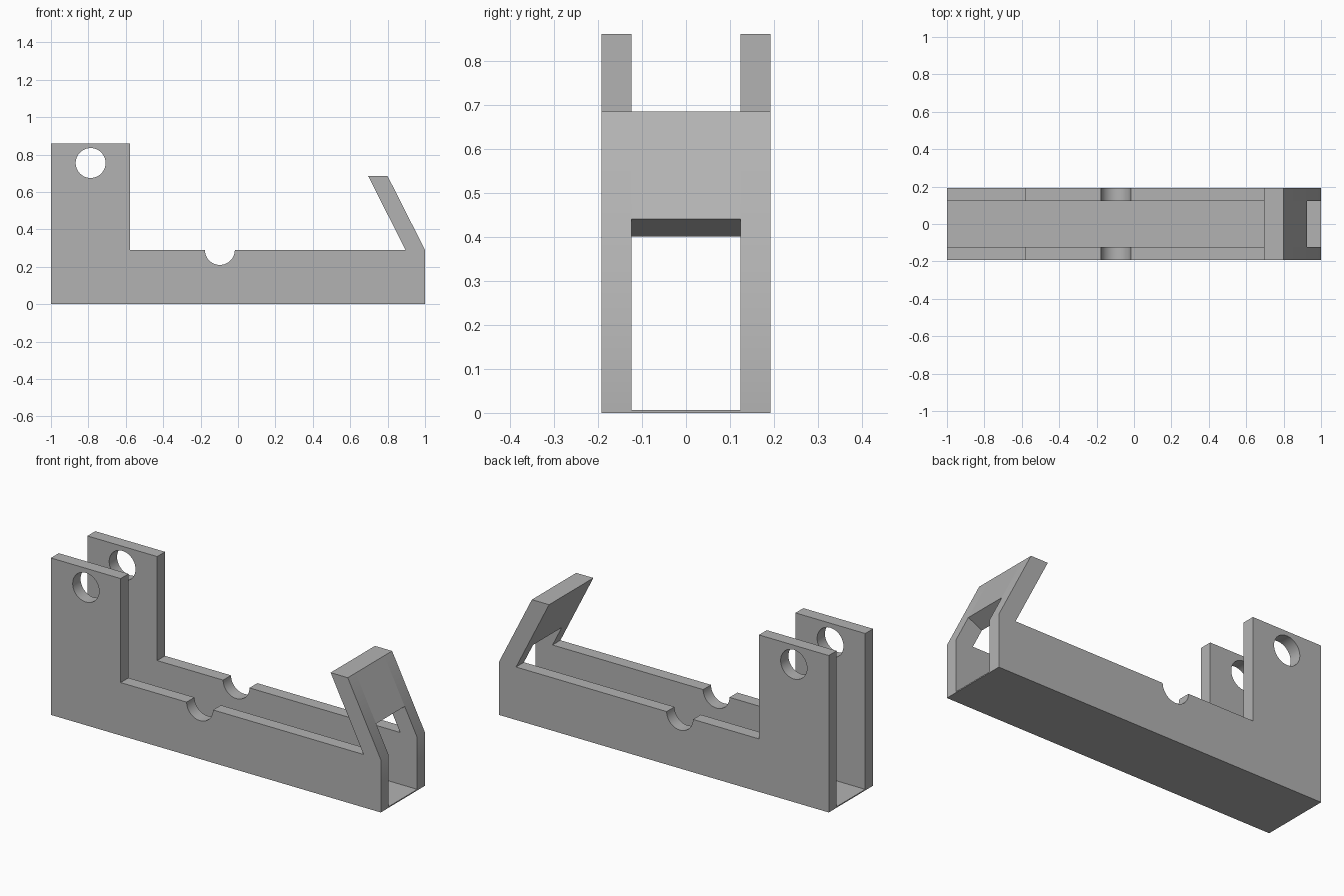
import bpy, bmesh
from mathutils import Matrix, Vector

cube = bpy.data.objects.get("Cube")
if cube:
    bpy.data.objects.remove(cube, do_unlink=True)

HALF, INNER = 0.192, 0.124      # outer and inner half widths of the channel
FLOOR = 0.006

grey = bpy.data.materials.new("plain grey")
grey.use_nodes = True
grey.diffuse_color = (0.45, 0.45, 0.45, 1)
grey.node_tree.nodes["Principled BSDF"].inputs["Base Color"].default_value = (0.45, 0.45, 0.45, 1)


def finish(name, bm):
    bmesh.ops.recalc_face_normals(bm, faces=bm.faces)
    mesh = bpy.data.meshes.new(name)
    bm.to_mesh(mesh)
    bm.free()
    mesh.materials.append(grey)
    obj = bpy.data.objects.new(name, mesh)
    bpy.context.collection.objects.link(obj)
    return obj


def prism(name, outline, y0, y1):
    """Extrude an (x, z) outline from y0 to y1."""
    bm = bmesh.new()
    face = bm.faces.new([bm.verts.new((x, y0, z)) for x, z in outline])
    out = bmesh.ops.extrude_face_region(bm, geom=[face])
    verts = [v for v in out["geom"] if isinstance(v, bmesh.types.BMVert)]
    bmesh.ops.translate(bm, verts=verts, vec=(0, y1 - y0, 0))
    return finish(name, bm)


def cylinder(name, x, z, radius):
    bm = bmesh.new()
    bmesh.ops.create_cone(bm, cap_ends=True, segments=48, radius1=radius, radius2=radius, depth=1,
                          matrix=Matrix.Translation((x, 0, z)) @ Matrix.Rotation(1.570796, 4, "X"))
    return finish(name, bm)


def activate(obj):
    bpy.ops.object.select_all(action="DESELECT")
    obj.select_set(True)
    bpy.context.view_layer.objects.active = obj


# Side walls: tall lug at one end, leaning arm at the other
tip_in, tip_out = Vector((0.696, 0.685)), Vector((0.8, 0.685))
root_in, root_out = Vector((0.896, 0.29)), Vector((1, 0.29))
walls = prism("side_walls", [(-1, 0), (1, 0), root_out, tip_out, tip_in, root_in,
                             (-0.577, 0.29), (-0.577, 0.86), (-1, 0.86)], -HALF, -INNER)
mirror = walls.modifiers.new("Mirror", "MIRROR")
mirror.use_axis = (False, True, False)

# Pivot hole and rounded notch through both walls
cutters = [cylinder("pivot_hole_cutter", -0.788, 0.755, 0.08),
           cylinder("notch_cutter", -0.097, 0.29, 0.08)]
for cutter in cutters:
    cutter.hide_render = True
    cut = walls.modifiers.new(cutter.name, "BOOLEAN")
    cut.operation, cut.solver, cut.object = "DIFFERENCE", "EXACT", cutter
activate(walls)
for name in [m.name for m in walls.modifiers]:
    bpy.ops.object.modifier_apply(modifier=name)
for cutter in cutters:
    bpy.data.objects.remove(cutter, do_unlink=True)
bpy.ops.object.shade_smooth_by_angle(angle=0.5)

# Thin floor joining the walls
prism("floor", [(-1, 0), (1, 0), (1, FLOOR), (-1, FLOOR)], -INNER, INNER)

# Slanted plate between the arms, with a square-cut lower edge
low_out = tip_out.lerp(root_out, 0.62)
low_in = tip_in.lerp(root_in, 0.72)
prism("arm_plate", [tip_in, tip_out, low_out, low_in], -INNER, INNER)
